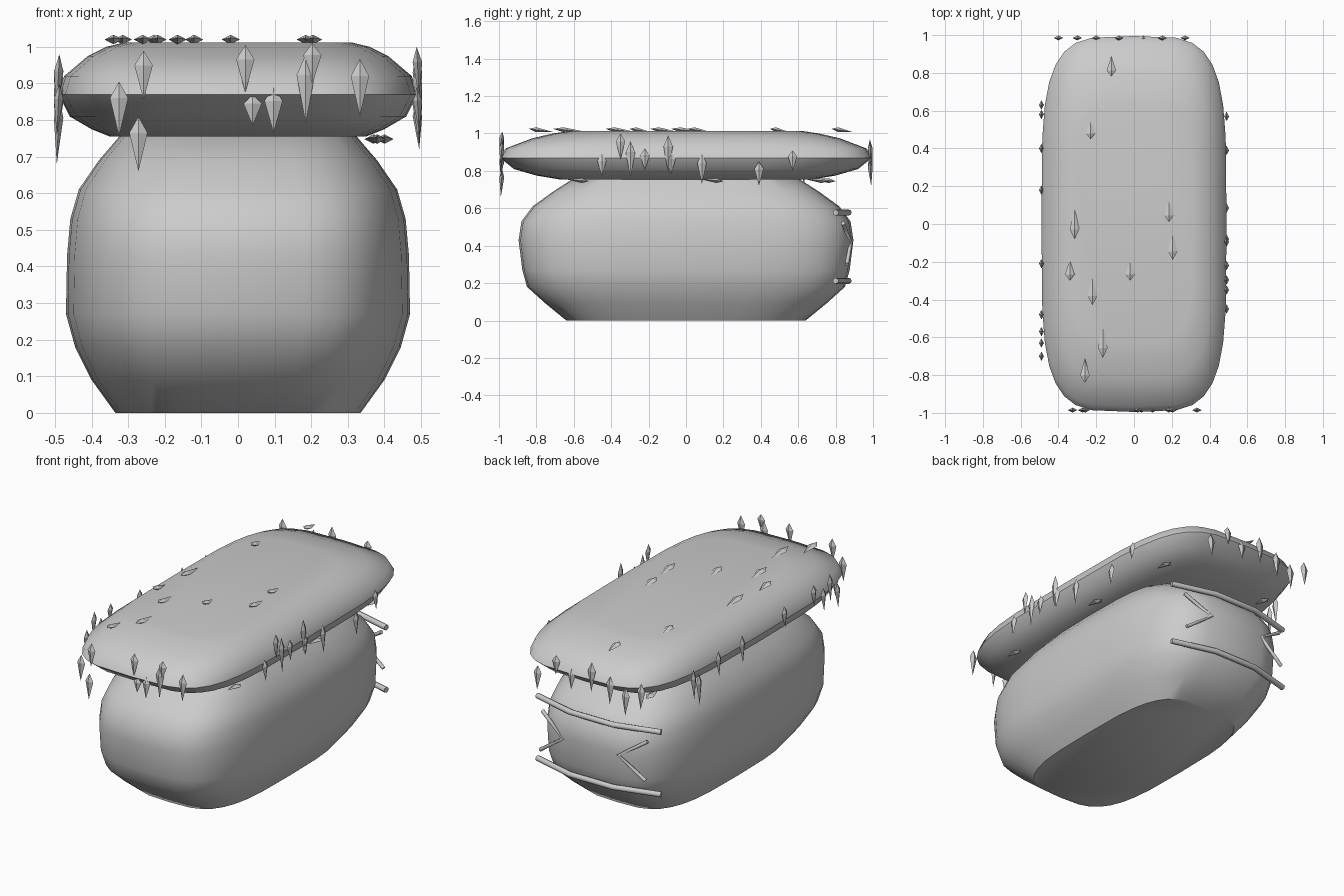
import bpy, bmesh, math
from mathutils import Vector

if "Cube" in bpy.data.objects:
    bpy.data.objects.remove(bpy.data.objects["Cube"])


def finish(name, bm, smooth=None):
    bmesh.ops.recalc_face_normals(bm, faces=bm.faces)
    me = bpy.data.meshes.new(name)
    bm.to_mesh(me)
    bm.free()
    ob = bpy.data.objects.new(name, me)
    bpy.context.collection.objects.link(ob)
    if smooth:
        bpy.context.view_layer.objects.active = ob
        ob.select_set(True)
        bpy.ops.object.shade_smooth_by_angle(angle=math.radians(smooth))
        ob.select_set(False)
    return ob


def pillow(name, levels, power, n=32):
    """Stack of rounded-rectangle rings: (z, half width, half length)."""
    bm = bmesh.new()
    rings = []
    for z, hx, hy in levels:
        ring = []
        for i in range(n):
            a = 2 * math.pi * i / n
            c, s = math.cos(a), math.sin(a)
            x = math.copysign(abs(c) ** (2 / power), c) * hx
            y = math.copysign(abs(s) ** (2 / power), s) * hy
            ring.append(bm.verts.new((x, y, z)))
        rings.append(ring)
    for a, b in zip(rings, rings[1:]):
        for i in range(n):
            j = (i + 1) % n
            bm.faces.new((a[i], a[j], b[j], b[i]))
    bm.faces.new(rings[0])
    bm.faces.new(rings[-1])
    return finish(name, bm, 40)


def spike(bm, head, tip, side, out, half=0.025, thick=0.013):
    """Kite-shaped shard, widest near its head."""
    head, tip, side, out = map(Vector, (head, tip, side, out))
    mid = head.lerp(tip, 0.3)
    h, t = bm.verts.new(head), bm.verts.new(tip)
    belt = [bm.verts.new(mid + o) for o in
            (side * half, out * thick, -side * half, -out * thick)]
    for i in range(4):
        j = (i + 1) % 4
        bm.faces.new((h, belt[i], belt[j]))
        bm.faces.new((t, belt[j], belt[i]))


def rod(name, points, r):
    cu = bpy.data.curves.new(name, 'CURVE')
    cu.dimensions = '3D'
    cu.bevel_depth = r
    cu.bevel_resolution = 2
    cu.use_fill_caps = True
    sp = cu.splines.new('POLY')
    sp.points.add(len(points) - 1)
    for p, co in zip(sp.points, points):
        p.co = (*co, 1)
    ob = bpy.data.objects.new(name, cu)
    bpy.context.collection.objects.link(ob)


# Rounded body and the slab on top
pillow("body", [(0, .335, .64), (.09, .40, .75), (.18, .445, .85), (.27, .47, .875),
                (.43, .467, .895), (.53, .458, .88), (.61, .435, .82),
                (.69, .38, .71), (.76, .32, .60)], 3.5)
pillow("top_slab", [(.755, .35, .68), (.775, .40, .80), (.81, .46, .92), (.87, .49, .995),
                    (.92, .475, .965), (.975, .41, .82), (1.0, .36, .71), (1.012, .31, .63)], 4.2)

# Shards around the slab: (position along face, head height, tip height)
front = [(-.325, .905, .755), (-.272, .81, .66), (-.258, .99, .855), (.02, 1.005, .875),
         (.203, 1.01, .90), (.185, .98, .79), (.333, .967, .81), (.04, .87, .785), (.097, .89, .765)]
back = [(-.40, .93, .78), (-.30, .88, .72), (-.2, .92, .76), (-.08, .97, .80),
        (.05, .90, .78), (.15, .95, .84), (.27, .86, .72)]
right = [(-.35, 1.0, .86), (-.297, .96, .76), (-.22, .92, .80), (-.45, .89, .77), (-.095, .99, .79),
         (-.08, .90, .78), (.085, .89, .73), (.39, .85, .72), (.57, .91, .80)]
left = [(.63, .90, .73), (.58, .86, .68), (.40, .92, .78), (.18, .93, .77), (-.21, .95, .83),
        (-.48, .97, .85), (-.57, .92, .79), (-.63, .98, .82), (-.70, .90, .76)]
bm = bmesh.new()
for s, rows in ((-1, front), (1, back)):
    for x, a, b in rows:
        spike(bm, (x, s * .983, a), (x, s * .99, b), (1, 0, 0), (0, s, 0))
for s, rows in ((1, right), (-1, left)):
    for y, a, b in rows:
        spike(bm, (s * .488, y, a), (s * .495, y, b), (0, 1, 0), (s, 0, 0))
# Shards lying on top: x, tip y, head y
for x, t, h in [(-.12, .89, .78), (-.23, .55, .45), (-.315, .09, -.08), (-.34, -.19, -.30),
                (-.22, -.27, -.43), (-.02, -.19, -.30), (.185, .13, .01), (.205, -.04, -.19),
                (-.165, -.53, -.71), (-.26, -.71, -.84)]:
    spike(bm, (x, h, 1.025), (x, t, 1.008), (1, 0, 0), (0, 0, 1))
# Shards under the overhang
for x, h, t in [(.38, -.52, -.64), (.40, .20, .08), (.37, .76, .64), (-.30, .80, .68)]:
    spike(bm, (x, h, .745), (x, t, .755), (1, 0, 0), (0, 0, 1))
finish("shards", bm)

# Raised rods and chevrons on the back end
for name, z in (("upper_back_rod", .577), ("lower_back_rod", .212)):
    rod(name, [(-.40, .80, z), (-.14, .87, z), (.14, .87, z), (.40, .80, z)], .016)
for name, s in (("chevron_left", -1), ("chevron_right", 1)):
    rod(name, [(s * .34, .84, .52), (s * .18, .88, .415), (s * .34, .86, .30)], .011)
